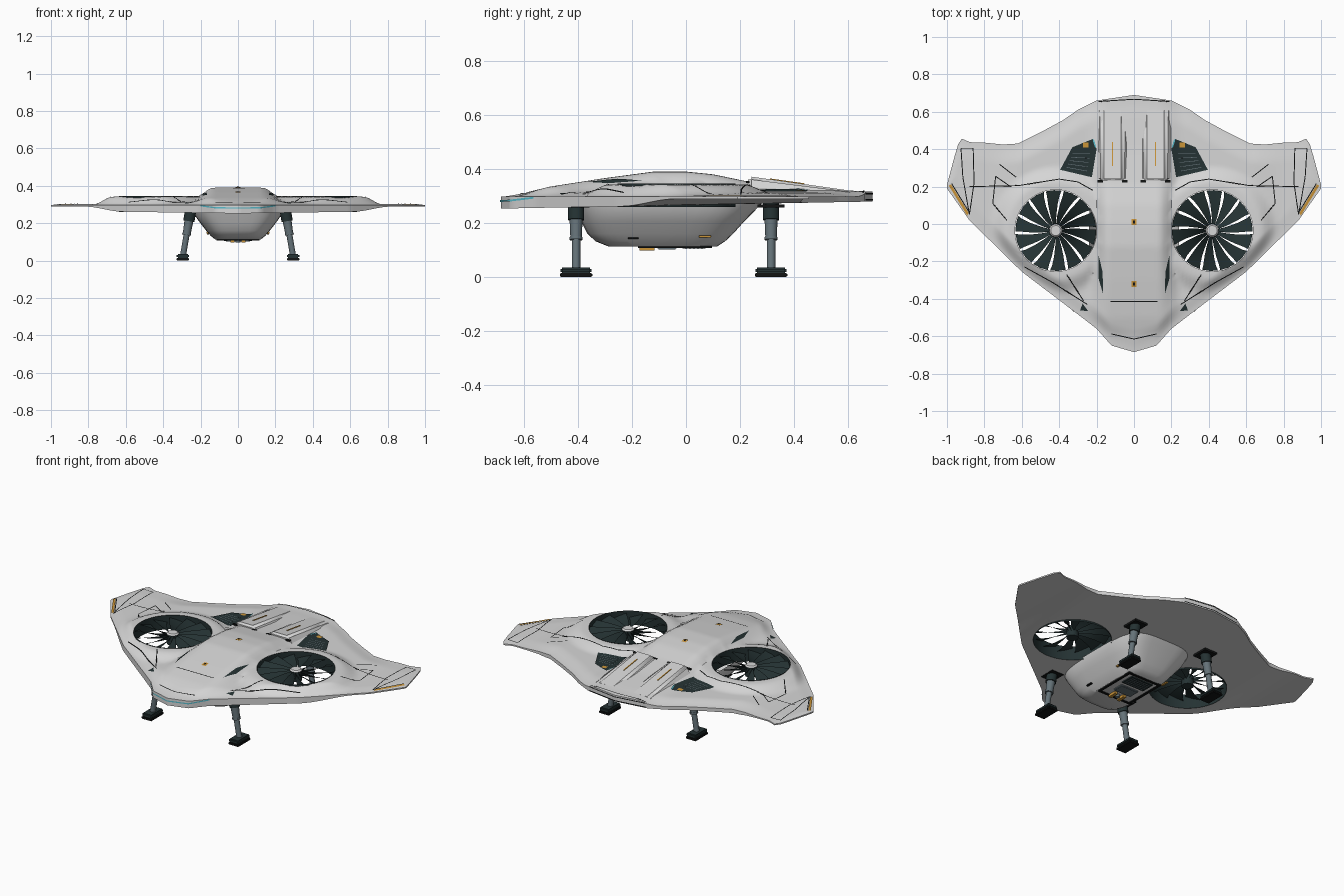
import bpy, bmesh, math
from mathutils import Vector

if "Cube" in bpy.data.objects:
    bpy.data.objects.remove(bpy.data.objects["Cube"])


def material(name, r, g, b):
    m = bpy.data.materials.new(name)
    m.use_nodes = True
    m.diffuse_color = (r, g, b, 1)
    node = m.node_tree.nodes["Principled BSDF"]
    node.inputs["Base Color"].default_value = (r, g, b, 1)
    node.inputs["Roughness"].default_value = 0.6
    return m


HULL = material("light grey", 0.68, 0.68, 0.68)
DARK = material("dark slate", 0.018, 0.032, 0.033)
BLACK = material("black", 0.006, 0.007, 0.007)
STEEL = material("blue grey", 0.13, 0.17, 0.19)
ORANGE = material("orange", 0.6, 0.3, 0.04)
CYAN = material("cyan", 0.1, 0.5, 0.6)


def finish(name, bm, mat, angle=None):
    bmesh.ops.recalc_face_normals(bm, faces=bm.faces)
    me = bpy.data.meshes.new(name)
    bm.to_mesh(me)
    bm.free()
    me.materials.append(mat)
    ob = bpy.data.objects.new(name, me)
    bpy.context.collection.objects.link(ob)
    if angle:
        bpy.ops.object.select_all(action="DESELECT")
        ob.select_set(True)
        bpy.context.view_layer.objects.active = ob
        bpy.ops.object.shade_smooth_by_angle(angle=math.radians(angle))
    return ob


def box(name, center, size, mat, bevel=0):
    bm = bmesh.new()
    bmesh.ops.create_cube(bm, size=1)
    for v in bm.verts:
        v.co = Vector(center) + v.co * Vector(size)
    if bevel:
        bmesh.ops.bevel(bm, geom=bm.edges[:], offset=bevel, segments=2, affect="EDGES")
    return finish(name, bm, mat)


def rod(name, a, b, r1, r2, mat, sides=24, caps=True):
    a, b = Vector(a), Vector(b)
    bm = bmesh.new()
    bmesh.ops.create_cone(bm, cap_ends=caps, segments=sides, radius1=r1, radius2=r2, depth=(b - a).length)
    turn = (b - a).to_track_quat("Z", "Y")
    for v in bm.verts:
        v.co = turn @ v.co + (a + b) / 2
    finish(name, bm, mat, 40)


def lerp(table, x):
    for (x0, y0), (x1, y1) in zip(table, table[1:]):
        if x <= x1:
            return y0 + (y1 - y0) * max(0, x - x0) / (x1 - x0)
    return table[-1][1]


def ease(t):
    t = min(1, max(0, t))
    return t * t * (3 - 2 * t)


# Hull outline and height rules
FRONT = [(0, -.685), (.12, -.65), (.2, -.56), (.3, -.483), (.6, -.255), (.88, .02), (1, .19)]
BACK = [(0, .69), (.2, .66), (.3, .61), (.38, .555), (.5, .49), (.62, .43), (.7, .425), (.8, .435),
        (.87, .435), (.93, .46), (.96, .36), (1, .21)]
SPINE = [(-.69, .29), (-.5, .335), (-.3, .366), (-.12, .39), (0, .39), (.1, .38), (.22, .355),
         (.4, .335), (.65, .318)]
FAN = Vector((.418, -.035, 0))
FAN_R = .218


def top(x, y):
    x = abs(x)
    edge = min(y - lerp(FRONT, x), lerp(BACK, x) - y) * .75
    center = ease((.26 - x) / .13)
    rim = .297 + (.02 * center if y > 0 else 0)
    base = .312 - .01 * ease((x - .6) / .2)
    nacelle = ease((.35 - math.hypot(x - FAN.x, y - FAN.y)) / .1)
    z = base + max(nacelle * (.342 - base), center * (lerp(SPINE, y) - base))
    return rim + (z - rim) * ease(edge / .09 + .05)


def bottom(x, y):
    z = .253 + (y + .69) * .019
    return z + (.289 - z) * ease((abs(x) - .62) / .2)


# Blended wing hull
bm = bmesh.new()
NX, NY = 100, 64
sheets = []
for height in (top, bottom):
    sheet = []
    for i in range(NX + 1):
        x = 2 * i / NX - 1
        y0, y1 = lerp(FRONT, abs(x)), lerp(BACK, abs(x))
        ys = [y0 + (y1 - y0) * j / NY for j in range(NY + 1)]
        sheet.append([bm.verts.new((x, y, height(x, y))) for y in ys])
    for a, b in zip(sheet, sheet[1:]):
        for j in range(NY):
            bm.faces.new((a[j], b[j], b[j + 1], a[j + 1]))
    sheets.append(sheet)
up, low = sheets
for j in (0, NY):
    for i in range(NX):
        bm.faces.new((up[i][j], up[i + 1][j], low[i + 1][j], low[i][j]))
for i in (0, NX):
    for j in range(NY):
        bm.faces.new((up[i][j], up[i][j + 1], low[i][j + 1], low[i][j]))
bmesh.ops.recalc_face_normals(bm, faces=bm.faces)


# Round fan openings through both skins
def from_fan(p):
    return Vector((p.x - math.copysign(FAN.x, p.x), p.y - FAN.y, 0))


inside = [f for f in bm.faces if from_fan(f.calc_center_median()).length < FAN_R]
bmesh.ops.delete(bm, geom=inside, context="FACES")
for v in bm.verts:
    if v.is_boundary:
        arm = from_fan(v.co)
        v.co += arm.normalized() * FAN_R - arm
finish("hull", bm, HULL, 35)

# Lift fans: duct, blades and hub
BLADES = 14
for s, side in ((-1, "right"), (1, "left")):
    c = Vector((s * FAN.x, FAN.y, 0))
    at = lambda z: c + Vector((0, 0, z))
    rod(side + "_fan_duct", at(.259), at(.346), FAN_R, FAN_R, DARK, 64, False)
    bm = bmesh.new()
    pitch = 2 * math.pi / BLADES
    for k in range(BLADES):
        rows = []
        for r, chord in ((.03, 1), (.08, .86), (.14, .8), (.19, .8), (.216, .88)):
            sweep = s * (k * pitch + r * .8)
            pts = [(sweep + s * pitch * chord * (u - .5), .332 - .028 * u) for u in (0, .5, 1)]
            rows.append([bm.verts.new(at(z) + Vector((math.cos(a), math.sin(a), 0)) * r) for a, z in pts])
        for a, b in zip(rows, rows[1:]):
            for j in (0, 1):
                bm.faces.new((a[j], a[j + 1], b[j + 1], b[j]))
    finish(side + "_fan_blades", bm, DARK, 40)
    rod(side + "_fan_hub", at(.275), at(.335), .034, .034, DARK)
    rod(side + "_fan_hub_cap", at(.335), at(.343), .035, .027, HULL)

# Belly pod, stacked from rounded sections
bm = bmesh.new()
rings = []
for z, y0, y1, w in ((.272, -.42, .28, .24), (.24, -.405, .25, .23), (.205, -.388, .215, .205),
                     (.16, -.365, .175, .17), (.132, -.335, .145, .145), (.112, -.285, .115, .12)):
    ring = []
    for k in range(48):
        a = k * math.tau / 48
        px, py = [math.copysign(abs(f(a)) ** .5, f(a)) for f in (math.cos, math.sin)]
        ring.append(bm.verts.new((px * w, (y0 + y1) / 2 + py * (y1 - y0) / 2, z)))
    rings.append(ring)
for a, b in zip(rings, rings[1:]):
    for k in range(48):
        bm.faces.new((a[k], a[k - 1], b[k - 1], b[k]))
bm.faces.new(rings[-1])
finish("belly_pod", bm, HULL, 35)

# Sensor bay under the pod
for s in (-1, 1):
    box("bay_side_frame", (s * .108, -.04, .111), (.014, .27, .008), BLACK)
    box("bay_end_frame", (0, -.04 + s * .13, .111), (.22, .014, .008), BLACK)
    box("bay_clamp", (s * .03, -.145, .109), (.02, .055, .024), ORANGE)
    box("pod_side_marker", (s * .163, .07, .15), (.012, .045, .007), ORANGE)
    box("pod_side_slot", (s * .16, -.195, .143), (.012, .04, .005), BLACK)
box("bay_equipment", (.0, -.07, .108), (.12, .07, .012), STEEL, .003)
box("bay_grille", (0, .03, .109), (.15, .085, .008), DARK)
for k in range(5):
    box("bay_grille_bar", (0, k * .015, .105), (.13, .004, .004), STEEL)
rod("bay_camera", (0, -.145, .097), (0, -.145, .115), .012, .016, STEEL)

# Landing legs
for s, side in ((-1, "right"), (1, "left")):
    for y, end in ((-.407, "front"), (.315, "rear")):
        name = side + "_" + end
        a, b = Vector((s * .252, y, .275)), Vector((s * .295, y, .02))
        box(name + "_leg_socket", (s * .252, y, .263), (.085, .1, .012), BLACK)
        rod(name + "_leg_collar", a, a.lerp(b, .25), .03, .03, DARK)
        rod(name + "_leg_upper", a.lerp(b, .25), a.lerp(b, .52), .024, .021, STEEL)
        rod(name + "_leg_ring", a.lerp(b, .5), a.lerp(b, .54), .024, .024, STEEL)
        rod(name + "_leg_lower", a.lerp(b, .5), b, .016, .016, STEEL)
        box(name + "_foot", (s * .295, y, .024), (.066, .116, .022), DARK, .006)
        box(name + "_foot_sole", (s * .295, y, .007), (.068, .12, .014), BLACK, .003)

# Twin engine housings on the tail
for s, side in ((-1, "right"), (1, "left")):
    bm = bmesh.new()
    bmesh.ops.create_cube(bm, size=1)
    for v in bm.verts:
        rear, high = v.co.y > 0, v.co.z > 0
        v.co = (s * .115 + v.co.x * (.115 if high else .2), .62 if rear else .23,
                (.318 if rear else .373) if high else .3)
    bmesh.ops.bevel(bm, geom=bm.edges[:], offset=.012, segments=3, affect="EDGES")
    finish(side + "_engine_housing", bm, HULL, 50)
    for x in (.05, .18):
        box(side + "_engine_intake", (s * x, .229, .352), (.03, .012, .008), BLACK)
    bar = box(side + "_engine_stripe", (0, 0, 0), (.006, .13, .004), ORANGE)
    bar.location, bar.rotation_euler.x = (s * .115, .375, .3535), -.14


def plate(name, pts, mat, lift=.004):
    # Thin patch draped over the hull, on both sides
    for s in (-1, 1):
        bm = bmesh.new()
        face = bm.faces.new([bm.verts.new((s * x, y, 0)) for x, y in pts])
        bmesh.ops.poke(bm, faces=[face])
        bmesh.ops.subdivide_edges(bm, edges=bm.edges[:], cuts=5, use_grid_fill=True)
        for v in bm.verts:
            v.co.z = top(v.co.x, v.co.y) + lift
        finish(name, bm, mat)


def seam(name, pts, mat=BLACK, width=.005, lift=.003):
    for p, q in zip(pts, pts[1:]):
        p, q = Vector(p), Vector(q)
        n = (q - p).orthogonal().normalized() * width / 2
        plate(name, [p + n, q + n, q - n, p - n], mat, lift)


# Surface vents, slits and markings
plate("rear_vent", [(.33, .41), (.22, .455), (.2, .4), (.225, .25), (.395, .29)], DARK)
for k in range(5):
    seam("vent_slat", [(.235 + k * .004, .375 - k * .023), (.33 + k * .008, .375 - k * .018)], STEEL, .003, .006)
plate("vent_marker", [(.242, .41), (.272, .41), (.272, .435), (.242, .435)], ORANGE, .007)
seam("vent_light", [(.218, .452), (.205, .41)], CYAN, .007, .006)
plate("spine_slit", [(.19, -.165), (.168, -.255), (.165, -.375), (.19, -.29)], DARK)
plate("nose_triangle", [(.245, -.466), (.288, -.462), (.275, -.425)], DARK)
plate("wingtip_stripe", [(.99, .205), (.978, .212), (.885, .06), (.892, .045)], ORANGE)
for y in (.01, -.32):
    plate("spine_marker", [(0, y - .016), (.014, y - .016), (.014, y + .016), (0, y + .016)], ORANGE)
    plate("spine_marker_core", [(0, y - .008), (.005, y - .008), (.005, y + .008), (0, y + .008)], BLACK, .006)
for path in ([(0, -.415), (.125, -.415)], [(0, -.615), (.12, -.588)], [(0, .667), (.19, .655)],
             [(.22, .18), (.3, .225), (.4, .24), (.62, .205), (.88, .2)],
             [(.72, .32), (.63, .25)], [(.66, .2), (.74, .255), (.755, .11), (.68, .02)],
             [(.86, .405), (.925, .405), (.915, .25), (.88, .05)], [(.86, .405), (.855, .22), (.88, .05)],
             [(.975, .216), (.882, .064)], [(.36, -.27), (.27, -.41)],
             [(.585, -.23), (.44, -.31), (.25, -.43)]):
    seam("panel_seam", path)


def edge_strip(name, table, points, height, out, mat):
    # Upright band along the hull edge, on both sides
    for s in (-1, 1):
        bm = bmesh.new()
        cols = [[bm.verts.new((s * x, lerp(table, x) + out, z + h)) for h in (0, height)] for x, z in points]
        for a, b in zip(cols, cols[1:]):
            bm.faces.new((a[0], b[0], b[1], a[1]))
        finish(name, bm, mat)


edge_strip("nose_light", FRONT, [(0, .278), (.12, .279), (.2, .29)], .007, -.004, CYAN)
for z in (.283, .306):
    edge_strip("tail_exhaust_lip", BACK, [(0, z), (.19, z)], .005, .003, BLACK)
